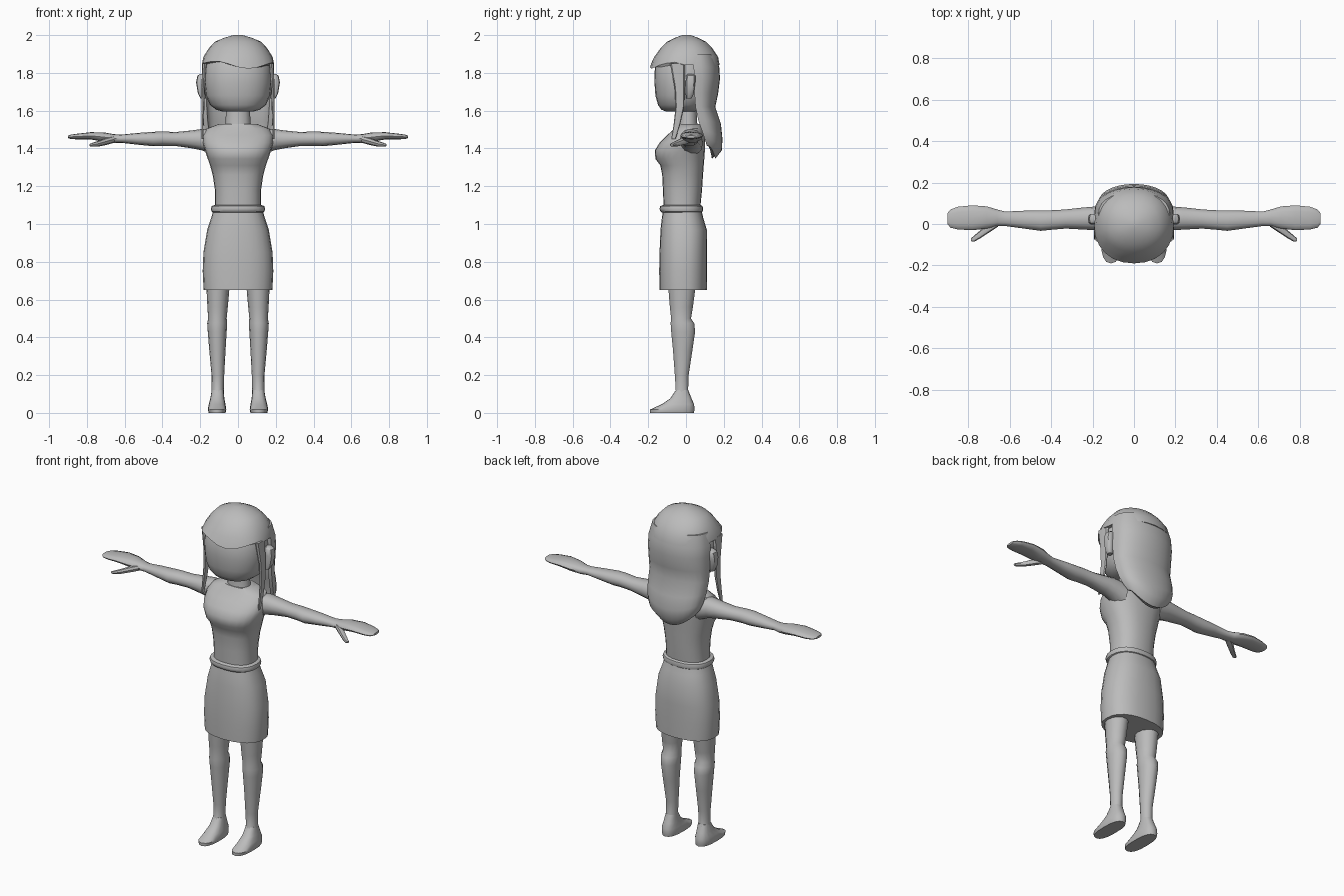
import bpy, bmesh, math
from mathutils import Vector

grey = bpy.data.materials.new("plain grey")
grey.diffuse_color = (0.5, 0.5, 0.5, 1)


def loft(name, rings, mirror=False, angle=40):
    """Skin a list of equal-length point rings and close both ends."""
    bm = bmesh.new()
    loops = [[bm.verts.new(p) for p in r] for r in rings]
    n = len(loops[0])
    for a, b in zip(loops, loops[1:]):
        for i in range(n):
            j = (i + 1) % n
            bm.faces.new((a[i], a[j], b[j], b[i]))
    bm.faces.new(loops[0][::-1])
    bm.faces.new(loops[-1])
    bmesh.ops.recalc_face_normals(bm, faces=bm.faces)
    me = bpy.data.meshes.new(name)
    bm.to_mesh(me)
    bm.free()
    me.materials.append(grey)
    ob = bpy.data.objects.new(name, me)
    bpy.context.collection.objects.link(ob)
    if mirror:
        ref = bpy.data.objects.get("mirror_centre")
        mod = ob.modifiers.new("mirror", 'MIRROR')
        mod.use_mirror_merge = False
        mod.mirror_object = ref
    bpy.ops.object.select_all(action='DESELECT')
    bpy.context.view_layer.objects.active = ob
    ob.select_set(True)
    bpy.ops.object.shade_smooth_by_angle(angle=math.radians(angle))
    return ob


def oval(n, e=1.0):
    """Unit oval; e below 1 makes it squarer."""
    def f(v):
        return math.copysign(abs(v) ** e, v) if abs(v) > 1e-6 else 0
    return [(f(math.cos(t)), f(math.sin(t)))
            for t in (2 * math.pi * i / n for i in range(n))]


def upright(rows, n=20, e=1.0):
    """Rows of z, x0, x1, y0, y1 stacked up the body."""
    return [[((x0 + x1) / 2 + (x1 - x0) / 2 * c, (y0 + y1) / 2 + (y1 - y0) / 2 * s, z)
             for c, s in oval(n, e)] for z, x0, x1, y0, y1 in rows]


def sideways(rows, n=12, e=0.9):
    """Rows of x, y0, y1, z0, z1 stacked along an arm."""
    return [[(x, (y0 + y1) / 2 + (y1 - y0) / 2 * c, (z0 + z1) / 2 + (z1 - z0) / 2 * s)
             for c, s in oval(n, e)] for x, y0, y1, z0, z1 in rows]


def sym(rows):
    return [(z, -w, w, a, b) for z, w, a, b in rows]


# Empty at the centre for mirrored limbs
centre = bpy.data.objects.new("mirror_centre", None)
centre.hide_render = True
bpy.context.collection.objects.link(centre)

# Legs with a bulge below the knee
loft("leg", upright([
    (0.06, .073, .145, -.09, .035), (0.12, .075, .14, -.055, .012),
    (0.2, .073, .14, -.06, .015), (0.33, .066, .152, -.07, .035),
    (0.43, .06, .16, -.08, .05), (0.475, .057, .163, -.083, .045),
    (0.5, .06, .158, -.08, .028), (0.56, .054, .162, -.087, .038),
    (0.72, .04, .17, -.1, .06)], 14), mirror=True)

# Feet, long toward the toe
loft("foot", upright([
    (0, .066, .155, -.19, .042), (0.018, .062, .16, -.19, .045),
    (0.045, .066, .155, -.13, .043), (0.075, .072, .147, -.085, .03),
    (0.12, .076, .139, -.054, .012)], 16, .8), mirror=True)

# Skirt
loft("skirt", upright(sym([
    (.65, .182, -.14, .11), (.75, .187, -.142, .112), (.85, .183, -.14, .112),
    (.97, .163, -.135, .11), (1.03, .143, -.128, .092), (1.08, .128, -.12, .08)]), 24, .85))

# Belt
loft("belt", upright(sym([
    (1.06, .13, -.125, .08), (1.066, .14, -.135, .088), (1.08, .144, -.14, .091),
    (1.094, .14, -.137, .088), (1.1, .126, -.122, .078)]), 24, .85))

# Torso with bust and sloping shoulders
loft("torso", upright(sym([
    (1.08, .122, -.118, .075), (1.18, .122, -.122, .085), (1.26, .134, -.126, .09),
    (1.31, .148, -.136, .094), (1.345, .16, -.162, .097), (1.39, .175, -.165, .1),
    (1.43, .186, -.14, .1), (1.47, .186, -.1, .1), (1.505, .165, -.062, .095),
    (1.53, .1, -.045, .08)]), 24, .85))

# Neck
loft("neck", upright(sym([
    (1.49, .075, -.05, .07), (1.54, .066, -.04, .06), (1.64, .062, -.04, .06)]), 14))

# Arms and flat mitten hands
loft("arm", sideways([
    (.12, -.045, .09, 1.36, 1.5), (.19, -.03, .084, 1.39, 1.503),
    (.24, -.027, .08, 1.4, 1.496), (.33, -.022, .07, 1.413, 1.487),
    (.4, -.028, .066, 1.414, 1.49), (.45, -.033, .066, 1.412, 1.488),
    (.53, -.022, .064, 1.42, 1.482), (.62, -.01, .06, 1.43, 1.473),
    (.66, -.01, .07, 1.428, 1.476), (.71, -.022, .085, 1.435, 1.485),
    (.78, -.03, .09, 1.448, 1.486), (.85, -.026, .083, 1.448, 1.478),
    (.885, -.018, .07, 1.45, 1.473), (.9, .0, .052, 1.455, 1.468)]), mirror=True)

# Thumbs
loft("thumb", sideways([
    (.655, -.012, .035, 1.43, 1.468), (.7, -.042, .006, 1.418, 1.455),
    (.74, -.068, -.03, 1.41, 1.44), (.77, -.085, -.055, 1.409, 1.43),
    (.785, -.083, -.068, 1.412, 1.424)], 8), mirror=True)

# Head with a broad chin
loft("head", upright(sym([
    (1.595, .08, -.105, .05), (1.605, .115, -.13, .08), (1.63, .148, -.148, .11),
    (1.68, .17, -.162, .13), (1.75, .178, -.167, .14), (1.83, .175, -.165, .14),
    (1.88, .155, -.14, .13)]), 24, .9))

# Ears
loft("ear", upright([
    (1.665, .17, .198, .0, .03), (1.69, .17, .212, -.003, .042),
    (1.75, .17, .222, -.003, .05), (1.785, .17, .215, .0, .05),
    (1.795, .17, .2, .008, .042)], 10, .7), mirror=True)

# Hair cap, its lower edge swept into a wavy fringe
cap = upright(sym([
    (1.83, .192, -.19, .178), (1.885, .183, -.168, .17), (1.93, .155, -.135, .14),
    (1.965, .122, -.1, .105), (1.985, .075, -.06, .065), (2.0, .025, -.02, .025)]), 24, .92)
cap[0] = [(x, y, z + (.012 - .02 * math.sin(x * 18 + .6) if y < -.05 else .012))
          for x, y, z in cap[0]]
loft("hair_cap", cap, angle=50)

# Long back hair: crescent sections, hanging lowest in the middle
rows = [(1.9, .172, .04, .155), (1.83, .19, .04, .176), (1.77, .192, .045, .18),
        (1.69, .19, .045, .17), (1.62, .188, .05, .155), (1.53, .183, .065, .185),
        (1.45, .175, .085, .193), (1.39, .16, .1, .19), (1.345, .135, .11, .155)]
crescents = []
for z, w, y0, y1 in rows:
    arc = [math.pi * i / 14 for i in range(15)]
    drop = .07 * min(1, max(0, (1.6 - z) / .25))
    outer = [(w * math.cos(t), y0 + (y1 - y0) * math.sin(t) ** .8 if 0 < t < 3.14 else y0,
              z + drop * math.cos(t) ** 2) for t in arc]
    inner = [(x * .88, y0 + (y - y0) * .6, h) for x, y, h in outer[::-1]]
    crescents.append(outer + inner)
loft("back_hair", crescents, angle=50)

# Thin hair locks in front of the ears
loft("side_lock", upright([
    (1.45, .184, .192, -.078, -.055), (1.53, .181, .194, -.065, -.03),
    (1.62, .178, .194, -.055, -.01), (1.72, .175, .193, -.06, -.008),
    (1.85, .165, .19, -.085, -.005)], 8, .6), mirror=True)
